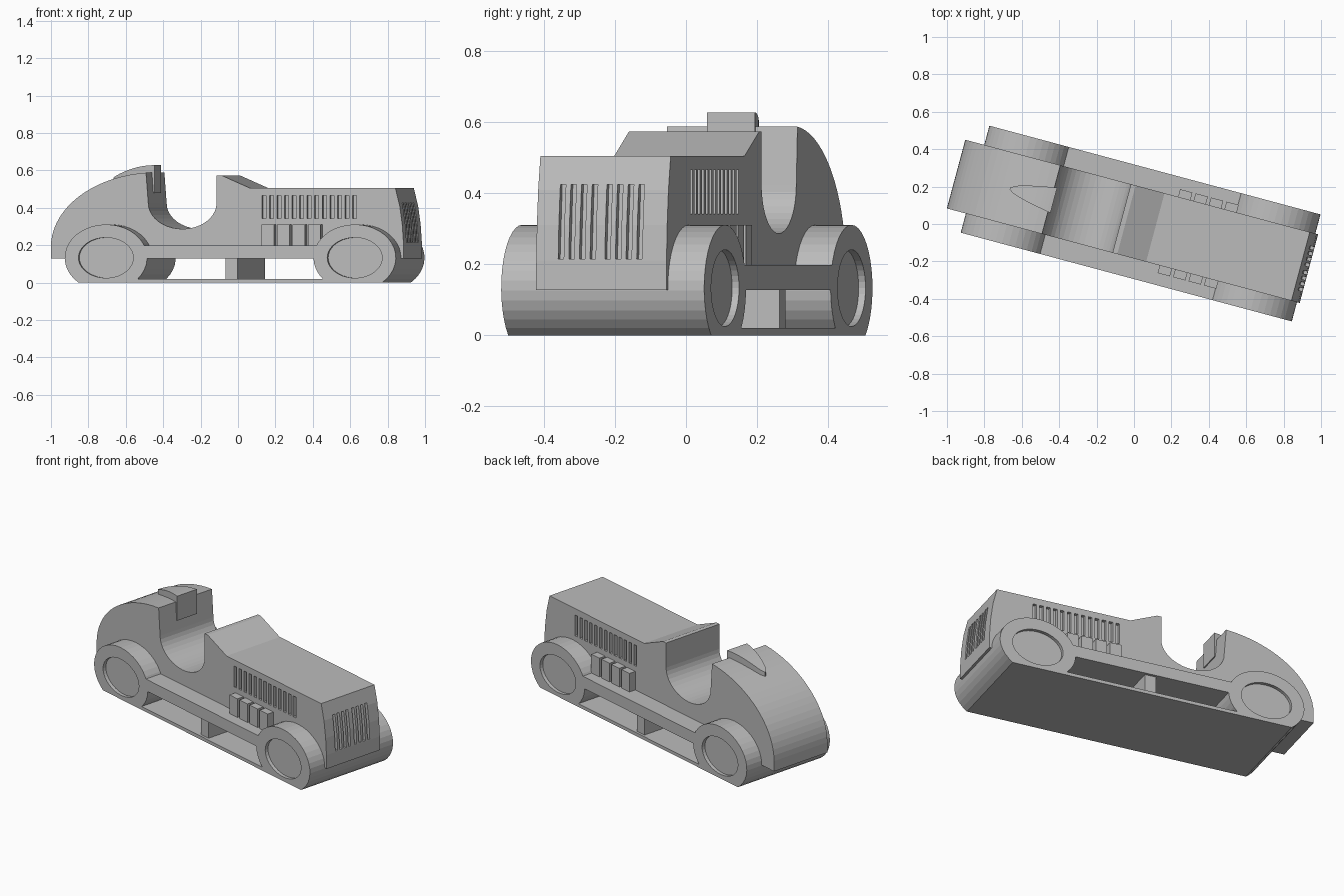
import bpy, bmesh, math
from mathutils import Matrix

cube = bpy.data.objects.get("Cube")
if cube:
    bpy.data.objects.remove(cube, do_unlink=True)

grey = bpy.data.materials.new("plain_grey")
grey.use_nodes = True
grey.diffuse_color = (0.5, 0.5, 0.5, 1)
grey.node_tree.nodes["Principled BSDF"].inputs["Base Color"].default_value = (0.5, 0.5, 0.5, 1)

parts = []


def finish(name, bm):
    bmesh.ops.recalc_face_normals(bm, faces=bm.faces)
    mesh = bpy.data.meshes.new(name)
    bm.to_mesh(mesh)
    bm.free()
    mesh.materials.append(grey)
    ob = bpy.data.objects.new(name, mesh)
    bpy.context.collection.objects.link(ob)
    return ob


def add_prism(bm, profile, y0, y1):
    """Side profile of (x, z) points extruded across the car."""
    a = [bm.verts.new((x, y0, z)) for x, z in profile]
    b = [bm.verts.new((x, y1, z)) for x, z in profile]
    n = len(profile)
    bm.faces.new(a)
    bm.faces.new(b[::-1])
    for i in range(n):
        j = (i + 1) % n
        bm.faces.new((a[i], b[i], b[j], a[j]))


def prism(name, profile, y0, y1):
    bm = bmesh.new()
    add_prism(bm, profile, y0, y1)
    ob = finish(name, bm)
    parts.append(ob)
    return ob


def rect(x0, x1, z0, z1):
    return [(x0, z0), (x1, z0), (x1, z1), (x0, z1)]


def arc(cx, cz, rx, rz, a0, a1, n):
    out = []
    for i in range(n + 1):
        a = math.radians(a0 + (a1 - a0) * i / n)
        out.append((cx + rx * math.cos(a), cz + rz * math.sin(a)))
    return out


def cut(ob, shapes):
    """Subtract a set of prisms (profile, y0, y1) from an object."""
    bm = bmesh.new()
    for s in shapes:
        add_prism(bm, *s)
    cutter = finish("cutter", bm)
    cutter.hide_render = True
    mod = ob.modifiers.new("cut", 'BOOLEAN')
    mod.operation = 'DIFFERENCE'
    mod.solver = 'EXACT'
    mod.object = cutter
    bpy.context.view_layer.objects.active = ob
    bpy.ops.object.modifier_apply(modifier=mod.name)
    bpy.data.objects.remove(cutter, do_unlink=True)


HALF = 0.296      # half width over the wheels
BODY = 0.19       # half width of the body

# Body: curved tail, cockpit scoop, sloping cowl, flat hood, raked nose
profile = [(-0.988, 0.128)]
profile += arc(-0.4, 0.19, 0.588, 0.4, 180, 96, 18)
profile += arc(-0.26, 0.425, 0.189, 0.138, 180, 360, 20)
profile += [(-0.071, 0.574), (-0.045, 0.574), (0.115, 0.505), (0.919, 0.505),
            (0.943, 0.41), (0.957, 0.31), (0.964, 0.21), (0.965, 0.128)]
body = prism("body", profile, -BODY, BODY)

# Hood side louvres and nose grille slots
slots = []
for i in range(13):
    x = 0.18 + 0.0418 * i
    for side in (-1, 1):
        ys = sorted((side * (BODY - 0.02), side * (BODY + 0.05)))
        slots.append((rect(x, x + 0.022, 0.342, 0.467), *ys))
grille = [(0.943, 0.215), (1.02, 0.215), (1.02, 0.425), (0.92, 0.425)]
for start in (-0.126, 0.01):
    for i in range(4):
        y = start + 0.031 * i
        slots.append((grille, y, y + 0.016))
cut(body, slots)

# Headrest: tapered fairing behind the seat
bm = bmesh.new()
rings = []
for i in range(13):
    t = i / 12
    x = -0.69 + 0.243 * t
    w = 0.004 + 0.066 * t ** 0.6
    z = 0.628 - 0.065 * (1 - t) ** 2
    rings.append([bm.verts.new((x, sy * w, h))
                  for sy, h in ((-1, 0.48), (1, 0.48), (1, z), (-1, z))])
bm.faces.new(rings[0])
bm.faces.new(rings[-1][::-1])
for r, s in zip(rings, rings[1:]):
    for k in range(4):
        m = (k + 1) % 4
        bm.faces.new((r[k], s[k], s[m], r[m]))
parts.append(finish("headrest", bm))

# Wheel drums: full width, flattened at the ground, recessed hubs
for name, cx in (("rear_wheels", -0.655), ("front_wheels", 0.722)):
    dip = math.degrees(math.asin(0.133 / 0.178))
    drum = prism(name, arc(cx, 0.133, 0.228, 0.178, -dip, 180 + dip, 30), -HALF, HALF)
    hub = arc(cx, 0.133, 0.152, 0.108, 0, 351, 39)
    cut(drum, [(hub, -HALF - 0.05, -HALF + 0.02), (hub, HALF - 0.02, HALF + 0.05)])

# Running boards, floor plate and centre support
prism("running_board", rect(-0.46, 0.525, 0.128, 0.198), -HALF, HALF)
prism("floor_plate", rect(-0.8, 0.865, 0, 0.02), -HALF, HALF)
prism("centre_support", rect(0.004, 0.07, 0.01, 0.14), -0.28, 0.28)

# Blocks along each side above the running boards
for side, label in ((-1, "right"), (1, "left")):
    for i in range(4):
        x = 0.19 + 0.0855 * i
        ys = sorted((side * (BODY - 0.02), side * 0.232))
        prism(f"{label}_side_block_{i + 1}", rect(x, x + 0.068, 0.19, 0.31), *ys)

# Turn the whole car to its resting angle
turn = Matrix.Rotation(math.radians(-15), 4, 'Z') @ Matrix.Translation((0, 0.0115, 0))
for ob in parts:
    ob.data.transform(turn)
